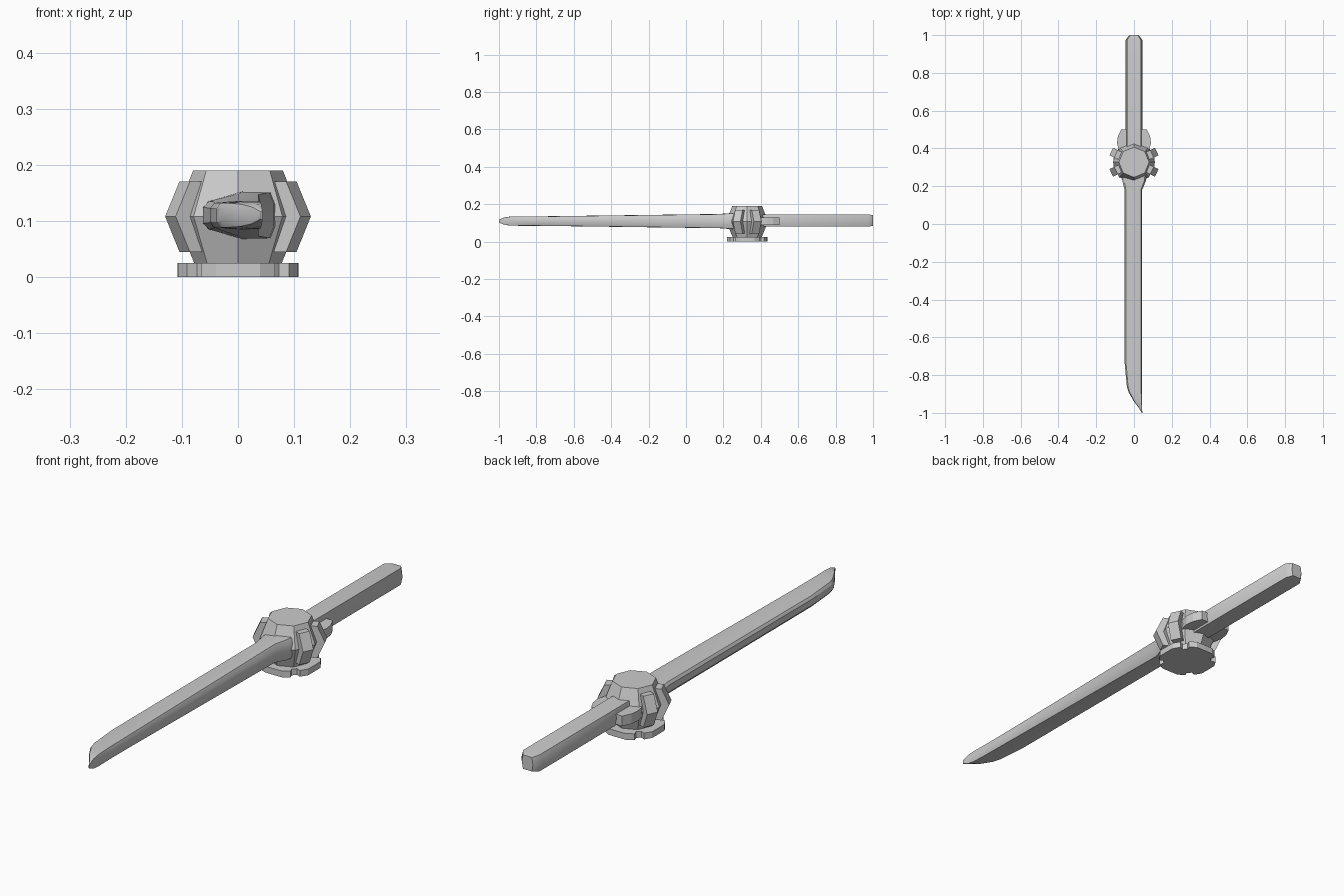
import bpy, bmesh, math

if "Cube" in bpy.data.objects:
    bpy.data.objects.remove(bpy.data.objects["Cube"])

HY = 0.327   # hub centre along y
MZ = 0.11    # mid height of blade and handle


def loft(name, rings, smooth=None):
    """Skin a list of equal-length vertex rings and cap both ends."""
    bm = bmesh.new()
    loops = [[bm.verts.new(p) for p in r] for r in rings]
    n = len(rings[0])
    for a, b in zip(loops, loops[1:]):
        for i in range(n):
            j = (i + 1) % n
            bm.faces.new((a[i], a[j], b[j], b[i]))
    bm.faces.new(loops[0][::-1])
    bm.faces.new(loops[-1])
    bmesh.ops.recalc_face_normals(bm, faces=bm.faces)
    me = bpy.data.meshes.new(name)
    bm.to_mesh(me)
    bm.free()
    ob = bpy.data.objects.new(name, me)
    bpy.context.collection.objects.link(ob)
    if smooth:
        bpy.ops.object.select_all(action='DESELECT')
        bpy.context.view_layer.objects.active = ob
        ob.select_set(True)
        bpy.ops.object.shade_smooth_by_angle(angle=math.radians(smooth))
    return ob


def octagon(r, z):
    return [(r * math.cos(k * math.pi / 4), HY + r * math.sin(k * math.pi / 4), z)
            for k in range(8)]


# barrel-shaped octagonal hub
loft("hub", [octagon(0.076, 0.02), octagon(0.112, 0.108), octagon(0.08, 0.19)])

# four bent ribs hugging the hub
for k, deg in enumerate((25, 155, 205, 335)):
    a = math.radians(deg)
    ca, sa = math.cos(a), math.sin(a)
    prof = [(0.068, 0.045), (0.105, 0.045), (0.133, 0.108),
            (0.105, 0.17), (0.068, 0.17), (0.09, 0.108)]
    rings = [[(r * ca - t * sa, HY + r * sa + t * ca, z) for r, z in prof]
             for t in (-0.022, 0.022)]
    loft(f"rib_{k + 1}", rings)

# foot plate: four lobes with notches on the diagonals
lobe = [(-36, 0.112), (-20, 0.114), (0, 0.108), (20, 0.114), (36, 0.112), (39, 0.094), (51, 0.094)]
outline = [(math.radians(q * 90 + d), r) for q in range(4) for d, r in lobe]
loft("foot_plate", [[(r * math.cos(a), HY + r * math.sin(a), z) for a, r in outline]
                    for z in (0, 0.025)])


# blade: y, left x, right x, edge half height, ridge half height
def blade_ring(y, xl, xr, he, hr):
    w = xr - xl
    half = [(xl, he * 0.55), (xl + 0.08 * w, he), (xl + 0.55 * w, hr),
            (xr - 0.07 * w, hr * 0.97), (xr, hr * 0.45)]
    return [(x, y, MZ + z) for x, z in half] + [(x, y, MZ - z) for x, z in reversed(half)]


stations = [(0.29, -0.064, 0.07, 0.025, 0.042), (0.23, -0.062, 0.064, 0.025, 0.042),
            (0.18, -0.05, 0.043, 0.024, 0.038), (-0.73, -0.05, 0.043, 0.022, 0.026),
            (-0.86, -0.038, 0.043, 0.022, 0.025), (-0.89, -0.029, 0.043, 0.022, 0.025),
            (-0.94, 0.0, 0.043, 0.02, 0.024), (-0.97, 0.023, 0.043, 0.015, 0.02),
            (-1.0, 0.041, 0.044, 0.006, 0.008)]
loft("blade", [blade_ring(*s) for s in stations], 30)

# handle with bulged sides and a chamfered end
section = [(0.044, 0), (0.036, 0.033), (-0.036, 0.033),
           (-0.044, 0), (-0.036, -0.033), (0.036, -0.033)]
loft("handle", [[(x * sx, y, MZ + 0.003 + z * sz) for x, z in section]
                for y, sx, sz in ((0.36, 1, 1), (0.975, 1, 1), (1.0, 0.55, 0.85))], 40)

# side prongs where the handle enters the hub
for side, name in ((1, "prong_right"), (-1, "prong_left")):
    plan = [(0.03, 0.37), (0.075, 0.37), (0.09, 0.43), (0.085, 0.465), (0.068, 0.5), (0.03, 0.5)]
    loft(name, [[(side * x, y, z) for x, y in plan] for z in (0.088, 0.128)])
